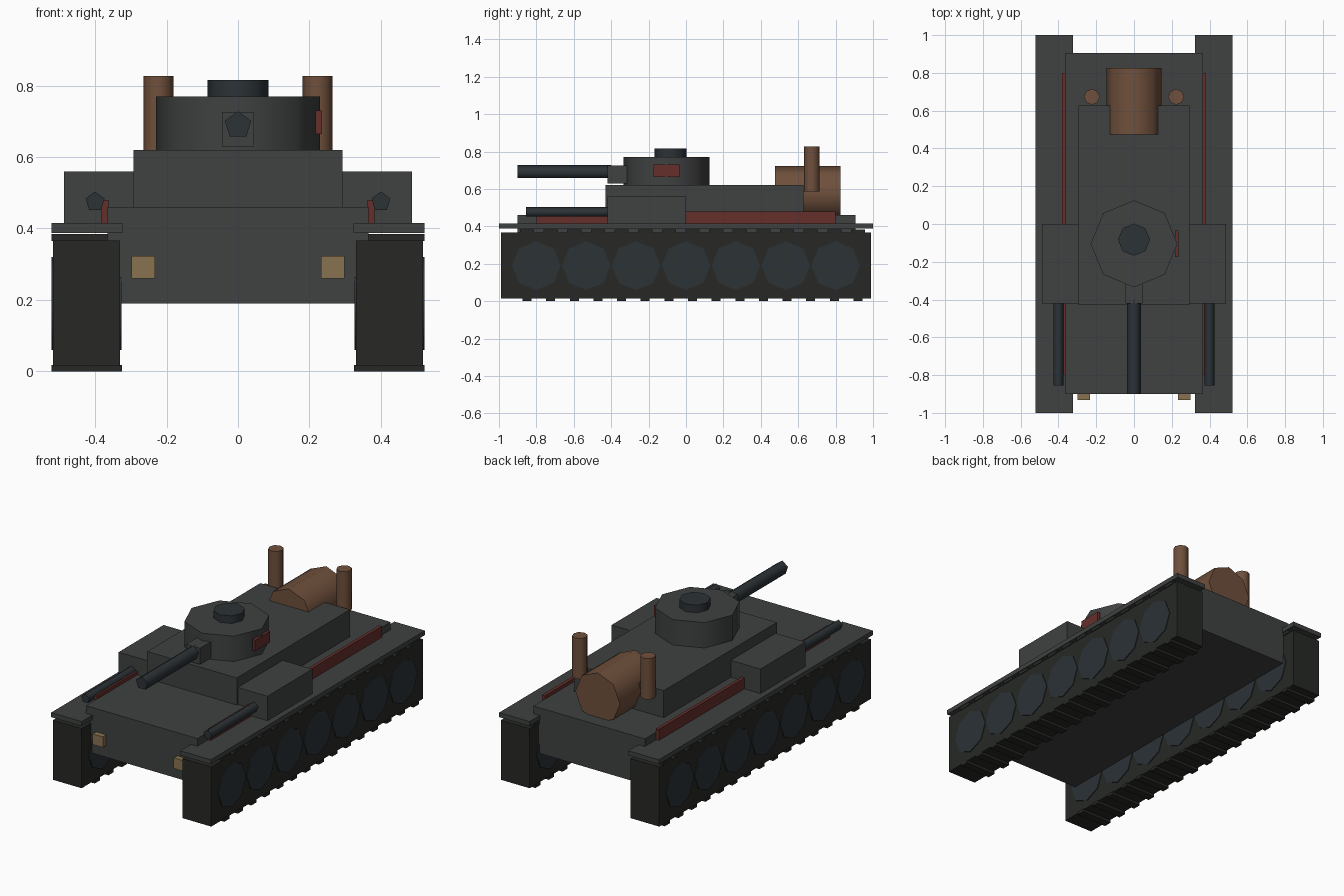
import bpy
from math import radians

if "Cube" in bpy.data.objects:
    bpy.data.objects.remove(bpy.data.objects["Cube"])


def material(name, rgb):
    m = bpy.data.materials.new(name)
    m.diffuse_color = (*rgb, 1)
    m.use_nodes = True
    m.node_tree.nodes["Principled BSDF"].inputs["Base Color"].default_value = m.diffuse_color
    return m


ARMOUR = material("armour_grey", (0.05, 0.053, 0.052))
TRACK = material("track_black", (0.02, 0.022, 0.019))
METAL = material("gun_metal", (0.025, 0.032, 0.037))
BROWN = material("rusty_brown", (0.16, 0.08, 0.045))
RED = material("dark_red", (0.13, 0.028, 0.023))
LAMP = material("lamp_tan", (0.25, 0.17, 0.08))


def box(name, x, y, z, mat):
    """Box from (min, max) ranges on each axis."""
    r = (x, y, z)
    bpy.ops.mesh.primitive_cube_add(size=1, location=[(a + b) / 2 for a, b in r])
    ob = bpy.context.object
    ob.name = name
    ob.scale = [abs(b - a) for a, b in r]
    bpy.ops.object.transform_apply(location=False, rotation=False, scale=True)
    ob.data.materials.append(mat)
    return ob


def cyl(name, centre, radius, length, mat, axis="z", sides=8):
    """Low-sided cylinder along an axis, with crisp caps."""
    rot = {"x": (0, radians(90), 0), "y": (radians(90), 0, 0), "z": (0, 0, 0)}[axis]
    bpy.ops.mesh.primitive_cylinder_add(vertices=sides, radius=radius, depth=length,
                                        location=centre, rotation=rot)
    ob = bpy.context.object
    ob.name = name
    ob.data.materials.append(mat)
    bpy.ops.object.shade_smooth_by_angle(angle=radians(75))
    return ob


# Hull and superstructure
box("lower_hull", (-0.365, 0.365), (-0.9, 0.905), (0.19, 0.46), ARMOUR)
box("upper_hull", (-0.293, 0.293), (-0.43, 0.627), (0.46, 0.62), ARMOUR)

# Turret, hatch, mantlet, main gun and side marking
cyl("turret", (0, -0.105, 0.695), 0.23, 0.15, ARMOUR)
cyl("turret_hatch", (0, -0.083, 0.79), 0.085, 0.05, METAL)
box("gun_mantlet", (-0.045, 0.045), (-0.42, -0.3), (0.63, 0.725), ARMOUR)
cyl("main_gun", (0, -0.65, 0.689), 0.039, 0.5, METAL, "y", 5)
box("turret_marking", (0.217, 0.235), (-0.175, -0.035), (0.665, 0.73), RED)

# Rear engine drum
cyl("engine_drum", (0, 0.65, 0.577), 0.146, 0.35, BROWN, "y")

for side, s in (("left", -1), ("right", 1)):
    def span(a, b):
        return tuple(sorted((s * a, s * b)))

    # Track body, fender and road wheels
    box(f"{side}_track", span(0.33, 0.518), (-0.99, 0.99), (0.015, 0.367), TRACK)
    box(f"{side}_fender", span(0.323, 0.522), (-1, 1), (0.388, 0.415), ARMOUR)
    for i in range(7):
        cyl(f"{side}_wheel_{i + 1}", (s * 0.424, -0.8 + i * 1.6 / 6, 0.19),
            0.13, 0.197, METAL, "x")

    # Track cleats along the bottom and top runs
    for i in range(15):
        y = -0.85 + i * 0.1264
        box(f"{side}_lower_cleat_{i + 1}", span(0.325, 0.522),
            (y - 0.024, y + 0.024), (0, 0.018), TRACK)
        box(f"{side}_upper_cleat_{i + 1}", span(0.325, 0.522),
            (y - 0.038, y + 0.038), (0.365, 0.384), TRACK)

    # Side sponson with its gun
    box(f"{side}_sponson", span(0.28, 0.487), (-0.42, 0), (0.415, 0.56), ARMOUR)
    cyl(f"{side}_sponson_gun", (s * 0.4, -0.63, 0.475), 0.028, 0.45, METAL, "y", 5)

    # Red stripe, headlight and exhaust stack
    box(f"{side}_stripe", span(0.363, 0.382), (-0.8, 0.8), (0.415, 0.48), RED)
    box(f"{side}_headlight", span(0.232, 0.298), (-0.932, -0.895), (0.26, 0.323), LAMP)
    cyl(f"{side}_exhaust", (s * 0.223, 0.673, 0.706), 0.042, 0.242, BROWN)
